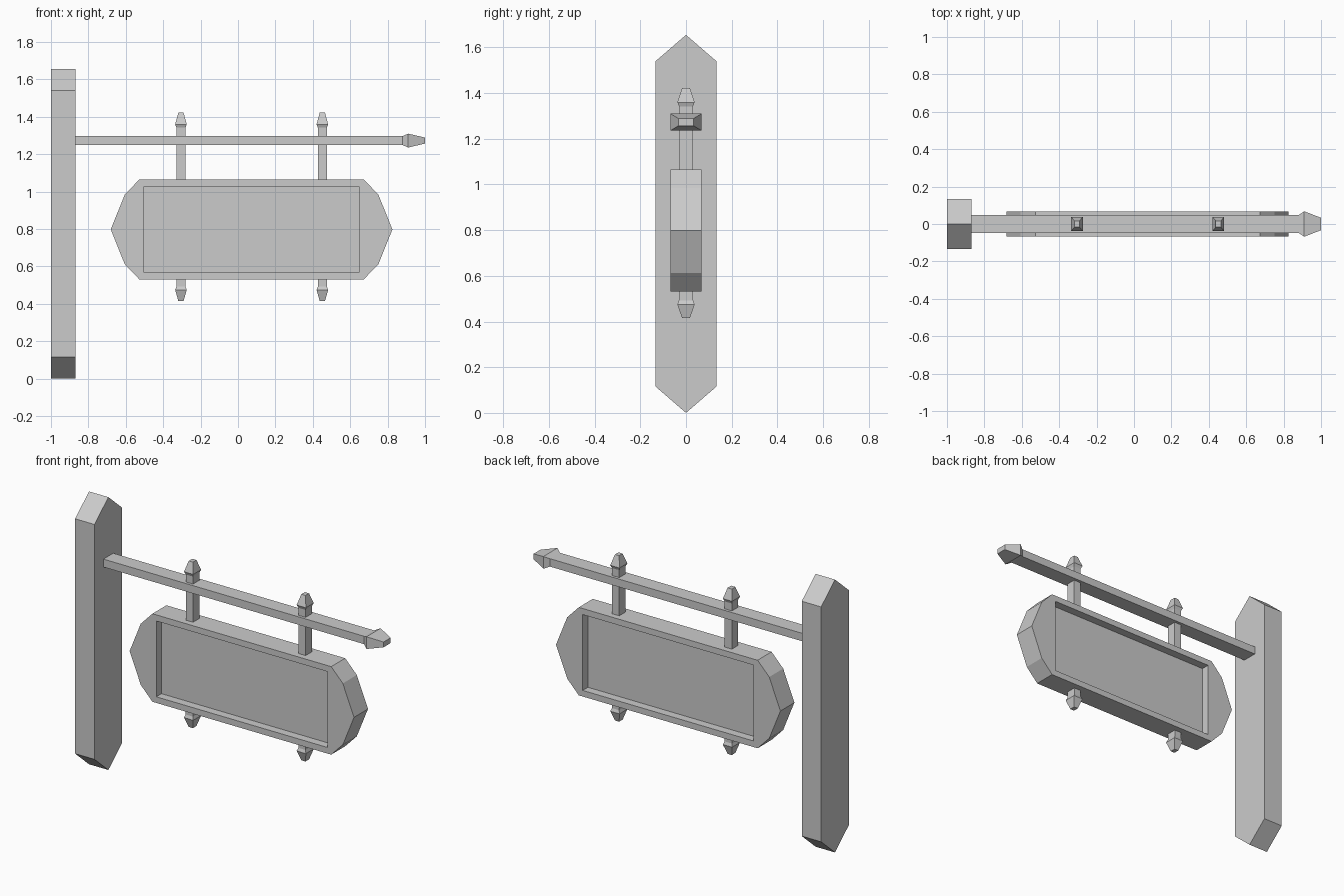
import bpy, bmesh
from mathutils import Vector

if "Cube" in bpy.data.objects:
    bpy.data.objects.remove(bpy.data.objects["Cube"])


def finish(name, bm):
    bmesh.ops.recalc_face_normals(bm, faces=bm.faces[:])
    me = bpy.data.meshes.new(name)
    bm.to_mesh(me)
    bm.free()
    ob = bpy.data.objects.new(name, me)
    bpy.context.collection.objects.link(ob)
    return ob


def prism(name, points, offset):
    # extrude a flat polygon along an offset vector
    bm = bmesh.new()
    face = bm.faces.new([bm.verts.new(p) for p in points])
    ext = bmesh.ops.extrude_face_region(bm, geom=[face])
    verts = [g for g in ext["geom"] if isinstance(g, bmesh.types.BMVert)]
    bmesh.ops.translate(bm, verts=verts, vec=Vector(offset))
    # the starting face must remain as the cap
    if not face.is_valid:
        bm.verts.ensure_lookup_table()
        bm.faces.new(bm.verts[:len(points)])
    return finish(name, bm)


def loft(name, stations, place):
    # rectangular rod: stations are (distance, half width, half height)
    bm = bmesh.new()
    rings = [[bm.verts.new(place(t, sx * a, sy * b))
              for sx, sy in ((-1, -1), (1, -1), (1, 1), (-1, 1))]
             for t, a, b in stations]
    for r, s in zip(rings, rings[1:]):
        for i in range(4):
            j = (i + 1) % 4
            bm.faces.new((r[i], r[j], s[j], s[i]))
    bm.faces.new(rings[0])
    bm.faces.new(rings[-1])
    return finish(name, bm)


# Post with ridge-cut ends
post = [(0, 0), (0.133, 0.115), (0.133, 1.54), (0, 1.655), (-0.133, 1.54), (-0.133, 0.115)]
prism("post", [(-1, y, z) for y, z in post], (0.13, 0, 0))

# Horizontal arm with flared tip
loft("arm", [(-0.87, 0.047, 0.024), (0.88, 0.047, 0.024),
             (0.91, 0.068, 0.037), (1.0, 0.033, 0.016)],
     lambda t, a, b: (t, a, 1.273 + b))

# Sign board with pointed ends
CX, CZ, T = 0.0725, 0.798, 0.067
quarter = [(0.6, 0.267), (0.678, 0.186)]
right = quarter + [(0.753, 0)] + [(x, -z) for x, z in reversed(quarter)]
left = [(-x, -z) for x, z in right]
board = prism("sign_board", [(CX + x, -T, CZ + z) for x, z in right + left], (0, 2 * T, 0))

# Recessed panels on both faces
DEPTH = 0.05
for side, label in ((-1, "front"), (1, "back")):
    rect = [(CX + sx * 0.574, side * (T - DEPTH), CZ + sz * 0.23)
            for sx, sz in ((-1, -1), (1, -1), (1, 1), (-1, 1))]
    cutter = prism(label + "_recess_cutter", rect, (0, side * 0.15, 0))
    cutter.hide_render = True
    cutter.hide_set(True)
    cut = board.modifiers.new(label + "_recess", "BOOLEAN")
    cut.operation = "DIFFERENCE"
    cut.solver = "EXACT"
    cut.object = cutter

# Hangers above the board and matching finials below
for x, label in ((-0.305, "left"), (0.451, "right")):
    def place(t, a, b, x=x):
        return (x + a, b, t)
    loft(label + "_hanger", [(1.05, 0.024, 0.03), (1.342, 0.024, 0.03),
                             (1.36, 0.031, 0.038), (1.422, 0.014, 0.017)], place)
    loft(label + "_lower_finial", [(0.545, 0.024, 0.031), (0.493, 0.024, 0.031),
                                   (0.475, 0.031, 0.038), (0.415, 0.014, 0.017)], place)
